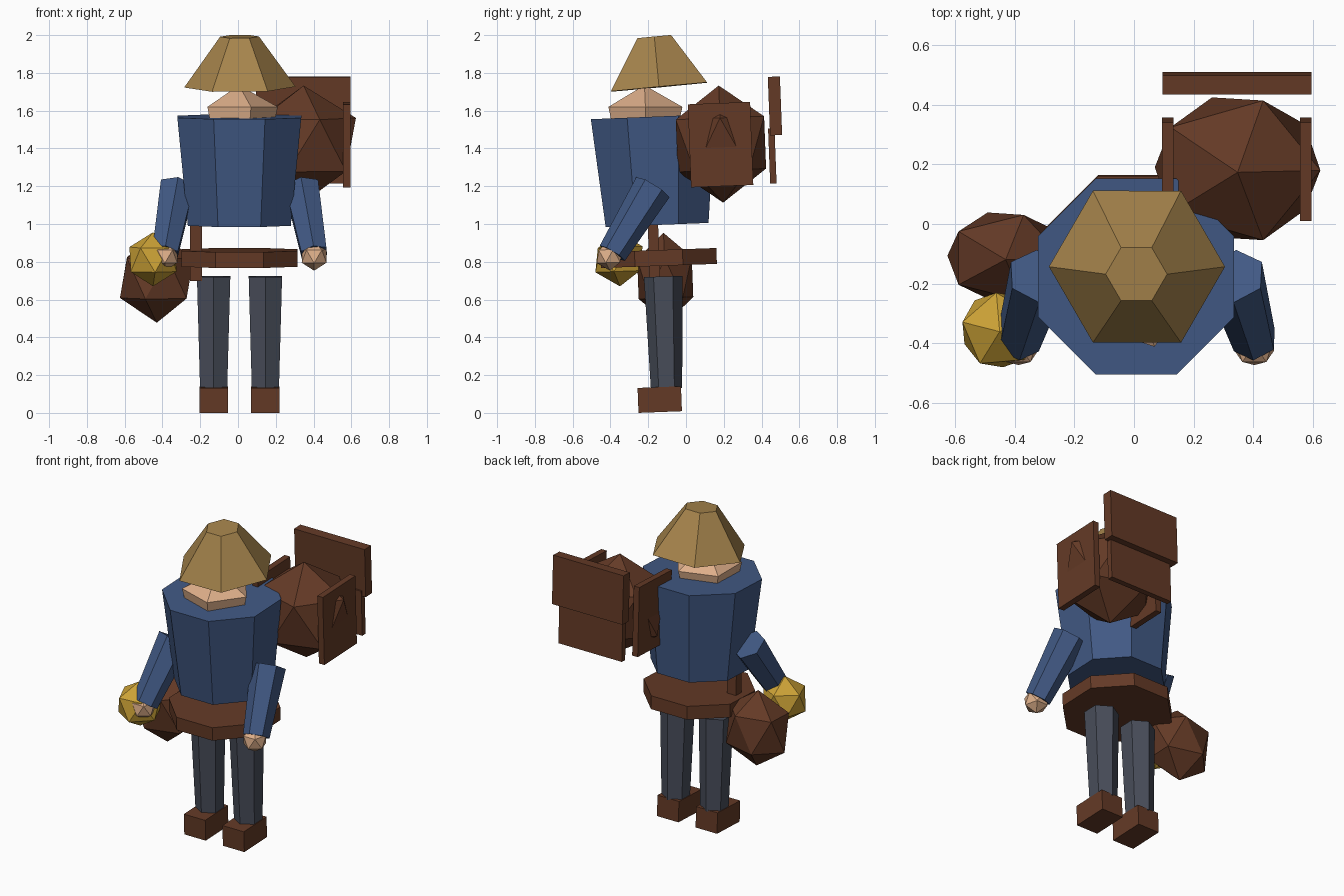
import bpy, bmesh, math
from mathutils import Vector, Matrix

cube = bpy.data.objects.get("Cube")
if cube:
    bpy.data.objects.remove(cube, do_unlink=True)

MID = 0.008                    # symmetry plane of the body
LEAN = math.radians(2.2)       # slight forward lean


def make_material(name, r, g, b):
    lin = [((c / 255 + 0.055) / 1.055) ** 2.4 for c in (r, g, b)] + [1.0]
    mat = bpy.data.materials.new(name)
    mat.use_nodes = True
    mat.diffuse_color = lin
    mat.node_tree.nodes["Principled BSDF"].inputs["Base Color"].default_value = lin
    return mat


blue = make_material("blue cloth", 65, 89, 132)
brown = make_material("brown leather", 100, 58, 38)
skin = make_material("skin", 222, 175, 138)
straw = make_material("straw", 166, 132, 76)
gold = make_material("gold", 204, 162, 54)
grey = make_material("grey trousers", 72, 77, 90)


def finish(name, bm, mat):
    bmesh.ops.recalc_face_normals(bm, faces=bm.faces)
    mesh = bpy.data.meshes.new(name)
    bm.to_mesh(mesh)
    bm.free()
    mesh.materials.append(mat)
    obj = bpy.data.objects.new(name, mesh)
    bpy.context.collection.objects.link(obj)
    return obj


def frustum(name, mat, start, end, r0, r1, sides, phase=0):
    """Tapered prism between two points, square to its own axis."""
    bm = bmesh.new()
    start, end = Vector(start), Vector(end)
    turn = Vector((0, 0, 1)).rotation_difference(end - start)
    rings = []
    for centre, r in ((start, r0), (end, r1)):
        ring = []
        for i in range(sides):
            a = math.radians(phase) + math.tau * i / sides
            ring.append(bm.verts.new(centre + turn @ Vector((r * math.cos(a), r * math.sin(a), 0))))
        rings.append(ring)
        bm.faces.new(ring)
    low, high = rings
    for i in range(sides):
        j = (i + 1) % sides
        bm.faces.new((low[i], low[j], high[j], high[i]))
    return finish(name, bm, mat)


def box(name, mat, centre, size, lean=LEAN):
    bm = bmesh.new()
    place = Matrix.Translation(centre) @ Matrix.Rotation(lean, 4, 'X') @ Matrix.Diagonal((*size, 1))
    bmesh.ops.create_cube(bm, size=1, matrix=place)
    return finish(name, bm, mat)


def ball(name, mat, centre, radii, spin=0):
    bm = bmesh.new()
    place = (Matrix.Translation(centre) @ Matrix.Rotation(LEAN, 4, 'X')
             @ Matrix.Rotation(math.radians(spin), 4, 'Z') @ Matrix.Diagonal((*radii, 1)))
    bmesh.ops.create_icosphere(bm, subdivisions=1, radius=1, matrix=place)
    return finish(name, bm, mat)


# Torso and belt
frustum("torso", blue, (0.007, -0.153, 0.995), (0.007, -0.176, 1.568), 0.295, 0.355, 8, 22.5)
frustum("belt", brown, (0.007, -0.143, 0.778), (0.007, -0.146, 0.862), 0.332, 0.332, 8, 22.5)

# Head: a pentagonal crown over a narrowing jaw
bm = bmesh.new()
rings = []
for radius, z in ((0.19, 1.55), (0.206, 1.62)):
    rings.append([bm.verts.new((0.005 + radius * math.cos(math.tau * i / 5),
                                -0.215 + radius * math.sin(math.tau * i / 5), z)) for i in range(5)])
peak = bm.verts.new((0.005, -0.22, 1.735))
bm.faces.new(rings[0])
for i in range(5):
    j = (i + 1) % 5
    bm.faces.new((rings[0][i], rings[0][j], rings[1][j], rings[1][i]))
    bm.faces.new((rings[1][i], rings[1][j], peak))
finish("head", bm, skin)

# Hat
frustum("hat", straw, (0.01, -0.143, 1.725), (0.008, -0.168, 1.992), 0.295, 0.103, 6)

# Limbs, mirrored left and right
for side, s in (("left", 1), ("right", -1)):
    frustum(side + "_arm", blue, (MID + s * 0.395, -0.39, 0.845),
            (MID + s * 0.33, -0.175, 1.195), 0.078, 0.103, 6, 30)
    ball(side + "_hand", skin, (MID + s * 0.395, -0.405, 0.83), (0.077,) * 3, 18)
    frustum(side + "_leg", grey, (MID + s * 0.137, -0.103, 0.13),
            (MID + s * 0.137, -0.121, 0.722), 0.083, 0.102, 6, 30)
    box(side + "_foot", brown, (MID + s * 0.137, -0.139, 0.0705), (0.152, 0.23, 0.132))

# Lantern, pouch and its strap
ball("lantern", gold, (-0.45, -0.355, 0.813), (0.143,) * 3, 23)
ball("pouch", brown, (-0.43, -0.11, 0.715), (0.218, 0.17, 0.238))
box("pouch_strap", brown, (-0.222, -0.17, 0.86), (0.064, 0.055, 0.32))

# Backpack with side boards and stepped back boards
ball("backpack", brown, (0.347, 0.185, 1.423), (0.31, 0.275, 0.31))
for name, x in (("inner_side_board", 0.113), ("outer_side_board", 0.575)):
    box(name, brown, (x, 0.183, 1.42), (0.039, 0.33, 0.44))
box("upper_back_board", brown, (0.345, 0.471, 1.625), (0.5, 0.064, 0.31))
box("lower_back_board", brown, (0.345, 0.457, 1.36), (0.45, 0.034, 0.29))
